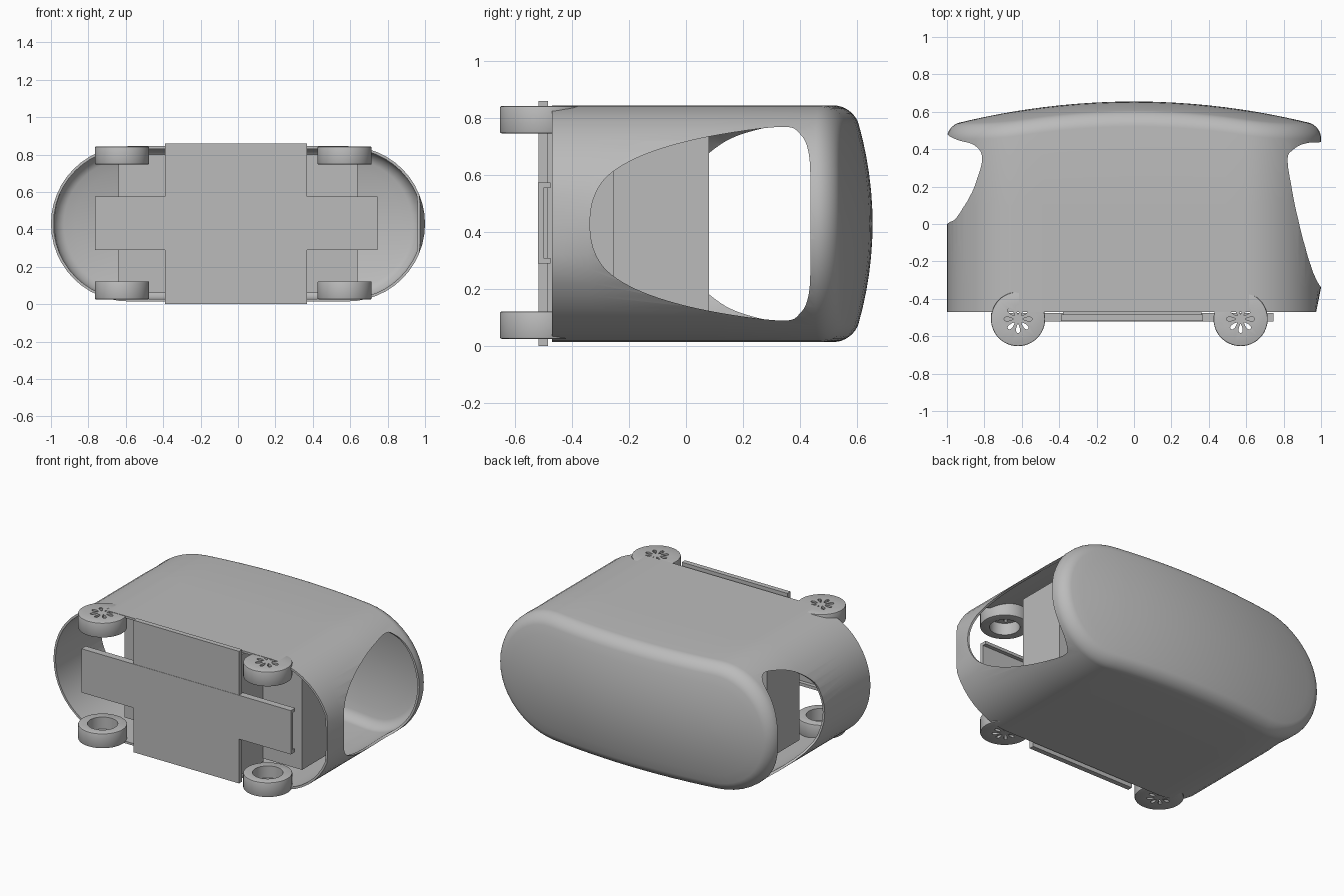
import bpy, bmesh, math
from mathutils import Vector

if "Cube" in bpy.data.objects:
    bpy.data.objects.remove(bpy.data.objects["Cube"], do_unlink=True)

grey = bpy.data.materials.new("plain_grey")
grey.use_nodes = True
COLOUR = (0.5, 0.5, 0.5, 1)
grey.diffuse_color = COLOUR
grey.node_tree.nodes["Principled BSDF"].inputs["Base Color"].default_value = COLOUR

MID_Z = 0.43      # height of the body axis
R = 0.415         # radius of the rounded body ends
HALF = 0.585      # half length of the straight part


def finish(name, bm):
    bmesh.ops.remove_doubles(bm, verts=bm.verts, dist=1e-4)
    bmesh.ops.recalc_face_normals(bm, faces=bm.faces)
    mesh = bpy.data.meshes.new(name)
    bm.to_mesh(mesh)
    bm.free()
    obj = bpy.data.objects.new(name, mesh)
    bpy.context.collection.objects.link(obj)
    mesh.materials.append(grey)
    return obj


def activate(obj):
    bpy.ops.object.select_all(action='DESELECT')
    obj.select_set(True)
    bpy.context.view_layer.objects.active = obj


def smooth(obj, angle=35):
    activate(obj)
    bpy.ops.object.shade_smooth_by_angle(angle=math.radians(angle))


def cut(obj, cutter):
    cutter.hide_render = True
    mod = obj.modifiers.new("cut", 'BOOLEAN')
    mod.operation, mod.solver, mod.object = 'DIFFERENCE', 'EXACT', cutter
    activate(obj)
    bpy.ops.object.modifier_apply(modifier=mod.name)
    bpy.data.objects.remove(cutter, do_unlink=True)


def prism(bm, points, offset):
    """Extrude a closed outline by an offset vector."""
    face = bm.faces.new([bm.verts.new(p) for p in points])
    new = bmesh.ops.extrude_face_region(bm, geom=[face])["geom"]
    bmesh.ops.translate(bm, vec=offset, verts=[v for v in new if isinstance(v, bmesh.types.BMVert)])


def box(name, x, y, z):
    bm = bmesh.new()
    prism(bm, [(x[0], y[0], z[0]), (x[1], y[0], z[0]), (x[1], y[0], z[1]), (x[0], y[0], z[1])],
          Vector((0, y[1] - y[0], 0)))
    return finish(name, bm)


# Body shell: stadium rings lofted back to a domed, rounded end
def stadium(inset):
    r, pts = R - inset, []
    for side in (1, -1):
        for i in range(25):
            a = side * math.pi / 2 - math.pi * i / 24
            a = math.pi / 2 * side - math.pi * i / 24
            pts.append((side * HALF + r * math.cos(a), r * math.sin(a)))
        pts += [(side * HALF * (1 - i / 6), -side * r) for i in range(1, 12)]
    return pts


def dome(x, z):
    return 0.655 - 0.13 * x * x - 0.4 * z * z


def shell():
    bm = bmesh.new()
    rings = []
    for y in (-0.47, -0.34, 0.1):
        limit = 1 - 0.2 * max(0, -0.34 - y)
        rings.append([(min(x, limit), y, z) for x, z in stadium(0)])
    fillet = 0.065
    for i in range(9):
        a = math.pi / 2 * i / 8
        rings.append([(x, dome(x, z) - fillet * (1 - math.sin(a)), z)
                      for x, z in stadium(fillet * (1 - math.cos(a)))])
    for i in range(1, 7):
        rings.append([(x, dome(x, z), z) for x, z in stadium(fillet + (R - fillet) * i / 6)])
    loops = [[bm.verts.new((x, y, z + MID_Z)) for x, y, z in ring] for ring in rings]
    n = len(loops[0])
    for a, b in zip(loops, loops[1:]):
        for i in range(n):
            j = (i + 1) % n
            bm.faces.new((a[i], a[j], b[j], b[i]))
    bmesh.ops.remove_doubles(bm, verts=bm.verts, dist=1e-4)
    bmesh.ops.recalc_face_normals(bm, faces=bm.faces)
    # outward means the dome points backward
    back = max(bm.faces, key=lambda f: f.calc_center_median().y)
    flip = back.normal.y < 0
    obj = finish("body_shell", bm)
    if flip:
        obj.data.flip_normals()
    mod = obj.modifiers.new("thickness", 'SOLIDIFY')
    mod.thickness, mod.offset = 0.014, -1
    activate(obj)
    bpy.ops.object.modifier_apply(modifier=mod.name)
    return obj


def spline(points, steps=6):
    """Closed smooth curve through the points."""
    p, out = [Vector(q) for q in points], []
    n = len(p)
    for i in range(n):
        a, b, c, d = (p[(i + k) % n] for k in (-1, 0, 1, 2))
        for s in range(steps):
            t = s / steps
            out.append(0.5 * (2 * b + (c - a) * t + (2 * a - 5 * b + 4 * c - d) * t * t
                              + (3 * b - a - 3 * c + d) * t ** 3))
    return out


# Door openings: half outlines as (y, height above axis), mirrored in z
def door_cutter(half, side):
    upper = [(y, z) for y, z in half]
    lower = [(y, -z) for y, z in reversed(half) if z > 0]
    bm = bmesh.new()
    prism(bm, [(side * 0.6, q.x, q.y + MID_Z) for q in spline(upper + lower)],
          Vector((side * 0.6, 0, 0)))
    return finish("door_cutter", bm)


left_door = [(-0.337, 0), (-0.32, 0.1), (-0.26, 0.18), (-0.126, 0.25), (0.077, 0.305),
             (0.33, 0.34), (0.4, 0.315), (0.432, 0.24), (0.437, 0.08)]
right_door = [(0, 0), (0.01, 0.11), (0.035, 0.2), (0.14, 0.29), (0.27, 0.335),
              (0.37, 0.345), (0.425, 0.31), (0.445, 0.23), (0.468, 0.11), (0.48, 0)]
body = shell()
cut(body, door_cutter(left_door, 1))
cut(body, door_cutter(right_door, -1))
smooth(body)

# Chassis: inner block, centre block, face plate and a channel-shaped crossbar
box("inner_block", (-0.64, 0.64), (-0.255, 0.08), (0.06, 0.80))
box("centre_block", (-0.38, 0.36), (-0.49, -0.25), (0.04, 0.82))
box("face_plate", (-0.39, 0.37), (-0.518, -0.485), (0, 0.86))
box("crossbar_plate", (-0.765, 0.745), (-0.52, -0.5), (0.29, 0.575))
for name, z in (("lower", 0.29), ("upper", 0.555)):
    box("crossbar_flange_" + name, (-0.765, 0.745), (-0.51, -0.475), (z, z + 0.02))


# Wheels: hollow cups whose outer faces carry a ring of petal slots
def disc(name, radius, centre, depth):
    bm = bmesh.new()
    bmesh.ops.create_cone(bm, cap_ends=True, segments=48, radius1=radius, radius2=radius, depth=depth)
    bmesh.ops.translate(bm, vec=centre, verts=bm.verts)
    return finish(name, bm)


def petals():
    bm = bmesh.new()
    for k in range(8):
        a = math.tau * k / 8
        out = Vector((math.cos(a), math.sin(a), 0))
        across = Vector((-out.y, out.x, 0))
        shape = []
        for i in range(14):
            t = math.tau * i / 14
            u = (1 - math.cos(t)) / 2
            shape.append(out * (0.025 + 0.05 * u) + across * math.sin(t) * (0.004 + 0.012 * u)
                         - Vector((0, 0, 0.1)))
        prism(bm, shape, Vector((0, 0, 0.2)))
    return finish("petal_cutter", bm)


def wheel(name, x, z, up):
    obj = disc(name, 0.145, (0, 0, 0), 0.096)
    bev = obj.modifiers.new("edge", 'BEVEL')
    bev.width, bev.segments, bev.limit_method = 0.006, 2, 'ANGLE'
    activate(obj)
    bpy.ops.object.modifier_apply(modifier=bev.name)
    cut(obj, disc("cup_cutter", 0.09, (0, 0, -0.02 * up), 0.1))
    cut(obj, petals())
    obj.location = (x, -0.508, z)
    smooth(obj)


for side, x in (("left", 0.57), ("right", -0.62)):
    wheel(side + "_upper_wheel", x, 0.795, 1)
    wheel(side + "_lower_wheel", x, 0.074, -1)
